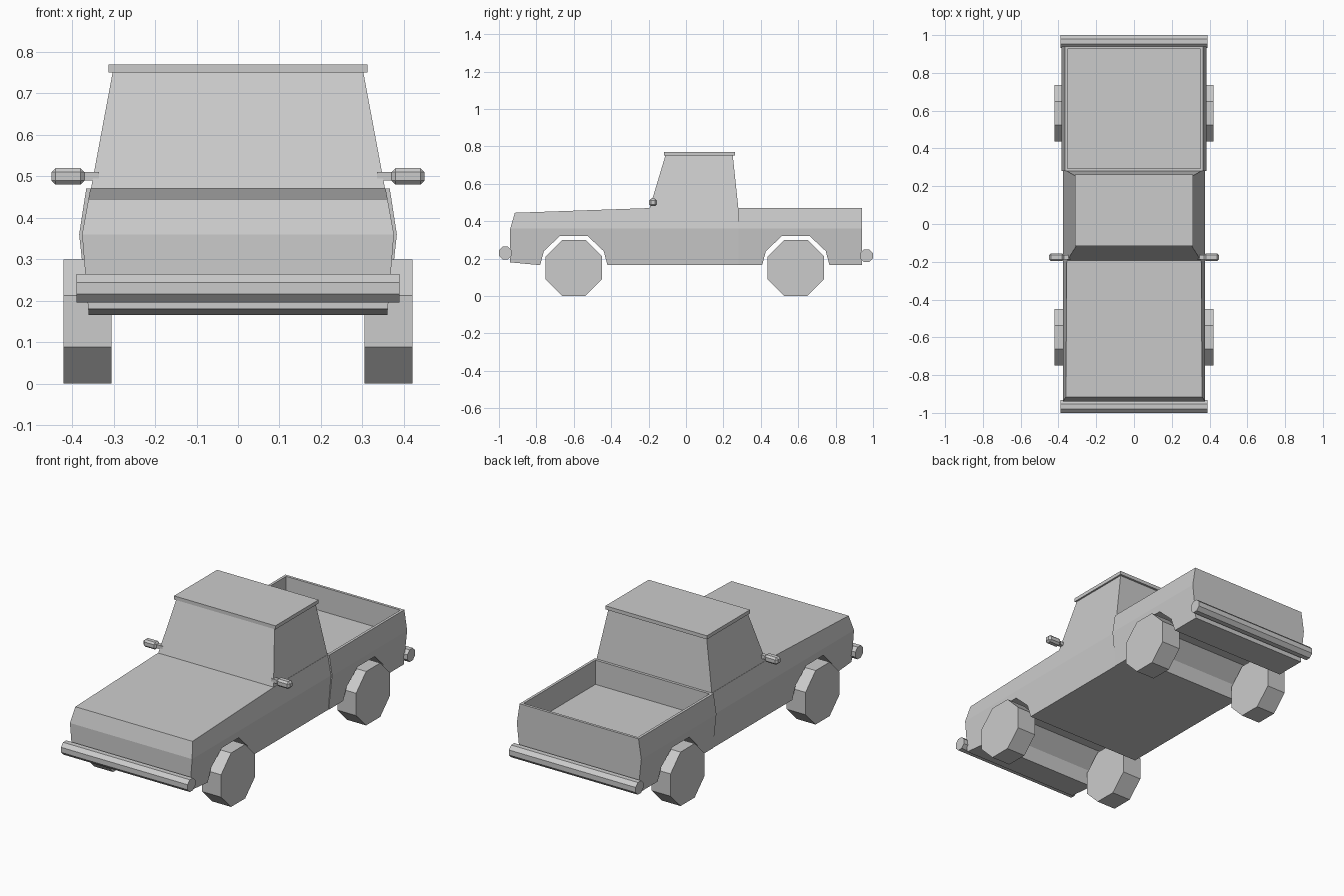
import bpy, bmesh
from math import pi, cos
from mathutils import Matrix, Vector

if "Cube" in bpy.data.objects:
    bpy.data.objects.remove(bpy.data.objects["Cube"], do_unlink=True)

grey = bpy.data.materials.new("plain grey")
grey.use_nodes = True
grey.diffuse_color = (0.6, 0.6, 0.6, 1)
grey.node_tree.nodes["Principled BSDF"].inputs["Base Color"].default_value = (0.6, 0.6, 0.6, 1)

BELT = 0.36    # height of the crease along the sides
SILL = 0.165   # underside
TOP = 0.47     # top of the body sides


def finish(name, bm):
    bmesh.ops.recalc_face_normals(bm, faces=bm.faces)
    mesh = bpy.data.meshes.new(name)
    bm.to_mesh(mesh)
    bm.free()
    mesh.materials.append(grey)
    obj = bpy.data.objects.new(name, mesh)
    bpy.context.collection.objects.link(obj)
    return obj


def box(name, low, high):
    bm = bmesh.new()
    bmesh.ops.create_cube(bm, size=1)
    low, high = Vector(low), Vector(high)
    for v in bm.verts:
        v.co = (low + high) / 2 + v.co * (high - low)
    return finish(name, bm)


def octagon_bar(name, centre, apothem, length):
    """Eight-sided bar along x, with flats facing up and forward."""
    bm = bmesh.new()
    radius = apothem / cos(pi / 8)
    bmesh.ops.create_cone(bm, cap_ends=True, segments=8, radius1=radius, radius2=radius, depth=length)
    bmesh.ops.rotate(bm, verts=bm.verts, matrix=Matrix.Rotation(pi / 8, 3, "Z"))
    bmesh.ops.rotate(bm, verts=bm.verts, matrix=Matrix.Rotation(pi / 2, 3, "Y"))
    bmesh.ops.translate(bm, verts=bm.verts, vec=centre)
    return finish(name, bm)


def arch(y):
    """Wheel arch outline, front to back."""
    half = [(0.18, SILL), (0.16, 0.24), (0.075, 0.32)]
    return [(y - d, z) for d, z in half] + [(y + d, z) for d, z in reversed(half)]


def body_shell(profile, bottom, middle, top):
    """Side profile run across the truck, then creased at the belt line."""
    bm = bmesh.new()
    face = bm.faces.new([bm.verts.new((-1, y, z)) for y, z in profile])
    out = bmesh.ops.extrude_face_region(bm, geom=[face])
    for v in out["geom"]:
        if isinstance(v, bmesh.types.BMVert):
            v.co.x = 1
    bmesh.ops.bisect_plane(bm, geom=bm.verts[:] + bm.edges[:] + bm.faces[:],
                           plane_co=(0, 0, BELT), plane_no=(0, 0, 1))
    for v in bm.verts:
        if v.co.z < BELT:
            width = bottom + (middle - bottom) * (v.co.z - SILL) / (BELT - SILL)
        else:
            width = middle + (top - middle) * (v.co.z - BELT) / (TOP - BELT)
        v.co.x *= width
    bmesh.ops.recalc_face_normals(bm, faces=bm.faces)
    return bm


# Bonnet and lower cab
front = [(-0.94, 0.18)] + arch(-0.6)
front += [(0.28, SILL), (0.28, TOP), (-0.2, TOP), (-0.915, 0.445), (-0.94, BELT)]
finish("front_body", body_shell(front, 0.36, 0.376, 0.356))

# Load bed with a sunken floor
rear = [(0.28, SILL)] + arch(0.587) + [(0.94, SILL), (0.94, TOP), (0.28, TOP)]
bm = body_shell(rear, 0.362, 0.383, 0.366)
rim = max(bm.faces, key=lambda f: f.calc_center_median().z)
bmesh.ops.inset_region(bm, faces=[rim], thickness=0.021)
out = bmesh.ops.extrude_discrete_faces(bm, faces=[rim])
bmesh.ops.translate(bm, verts=out["faces"][0].verts[:], vec=(0, 0, -0.135))
finish("load_bed", bm)

# Tapered cab and roof slab
bm = bmesh.new()
bmesh.ops.create_cube(bm, size=2)
for v in bm.verts:
    if v.co.z > 0:
        v.co = (v.co.x * 0.302, 0.25 if v.co.y > 0 else -0.11, 0.752)
    else:
        v.co = (v.co.x * 0.355, 0.28 if v.co.y > 0 else -0.195, 0.468)
finish("cab", bm)
box("roof", (-0.312, -0.117, 0.75), (0.312, 0.262, 0.77))

# Bumpers
octagon_bar("front_bumper", (0, -0.966, 0.23), 0.034, 0.78)
octagon_bar("rear_bumper", (0, 0.966, 0.215), 0.034, 0.78)

# Wheels and door mirrors on both sides
for side, s in (("left", 1), ("right", -1)):
    for end, y in (("front", -0.6), ("rear", 0.587)):
        octagon_bar(f"{end}_{side}_wheel", (s * 0.363, y, 0.15), 0.15, 0.116)
    xs = sorted((s * 0.37, s * 0.45))
    housing = box(f"{side}_mirror", (xs[0], -0.197, 0.48), (xs[1], -0.155, 0.52))
    bevel = housing.modifiers.new("chamfer", "BEVEL")
    bevel.width = 0.01
    bevel.segments = 1
    xs = sorted((s * 0.335, s * 0.38))
    box(f"{side}_mirror_arm", (xs[0], -0.187, 0.49), (xs[1], -0.165, 0.51))
